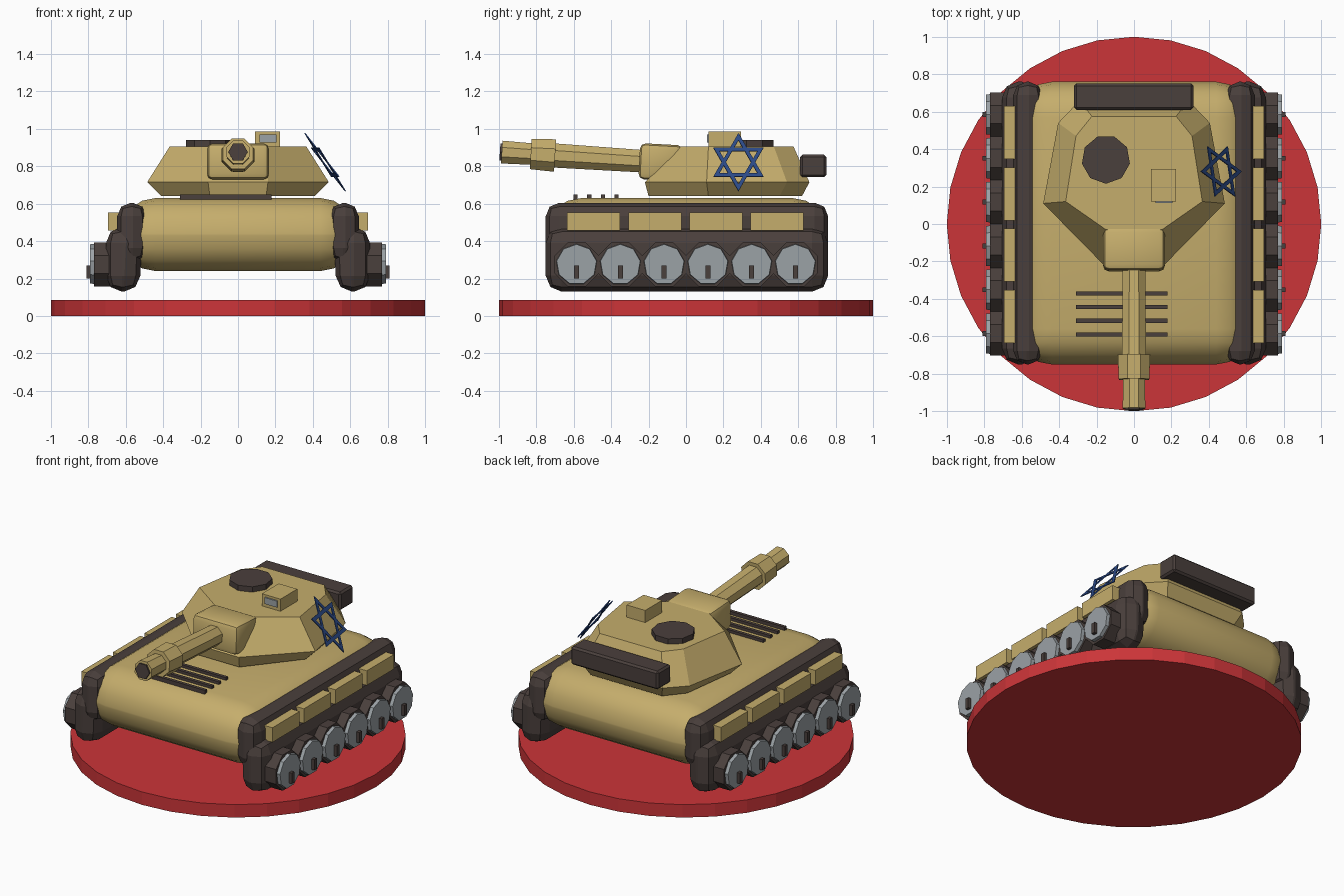
import bpy, bmesh, math
from mathutils import Vector, Matrix

if "Cube" in bpy.data.objects:
    bpy.data.objects.remove(bpy.data.objects["Cube"], do_unlink=True)


def material(name, rgb):
    m = bpy.data.materials.new(name)
    m.use_nodes = True
    m.diffuse_color = (*rgb, 1)
    m.node_tree.nodes["Principled BSDF"].inputs["Base Color"].default_value = (*rgb, 1)
    return m


TAN = material("sand tan", (0.56, 0.42, 0.15))
DARK = material("dark brown", (0.068, 0.05, 0.045))
RED = material("base red", (0.6, 0.035, 0.04))
GREY = material("steel grey", (0.33, 0.36, 0.38))
BLUE = material("deep blue", (0.025, 0.07, 0.25))


def finish(name, bm, mat, smooth=False):
    bmesh.ops.recalc_face_normals(bm, faces=bm.faces)
    mesh = bpy.data.meshes.new(name)
    bm.to_mesh(mesh)
    bm.free()
    mesh.materials.append(mat)
    ob = bpy.data.objects.new(name, mesh)
    bpy.context.collection.objects.link(ob)
    if smooth:
        bpy.ops.object.select_all(action='DESELECT')
        ob.select_set(True)
        bpy.context.view_layer.objects.active = ob
        bpy.ops.object.shade_smooth_by_angle(angle=math.radians(35))
    return ob


def box(name, lo, hi, mat, bevel=0, segments=1, smooth=False, tilt=0, shape=None):
    """Box between two corners, optionally reshaped, rounded and tilted about x."""
    lo, hi = Vector(lo), Vector(hi)
    bm = bmesh.new()
    bmesh.ops.create_cube(bm, size=1)
    for v in bm.verts:
        v.co = v.co * (hi - lo)
        if shape:
            shape(v.co)
    if bevel:
        bmesh.ops.bevel(bm, geom=bm.edges[:], offset=bevel, segments=segments,
                        profile=0.5, affect='EDGES', clamp_overlap=True)
    bm.transform(Matrix.Translation((lo + hi) / 2) @ Matrix.Rotation(tilt, 4, 'X'))
    return finish(name, bm, mat, smooth)


def tube(name, a, b, r1, r2, sides, mat, turn=0):
    """Cylinder or cone from point a to point b."""
    a, b = Vector(a), Vector(b)
    axis = b - a
    bm = bmesh.new()
    bmesh.ops.create_cone(bm, cap_ends=True, segments=sides, radius1=r1, radius2=r2,
                          depth=axis.length)
    aim = axis.to_track_quat('Z', 'Y').to_matrix().to_4x4()
    bm.transform(Matrix.Translation((a + b) / 2) @ aim @ Matrix.Rotation(turn, 4, 'Z'))
    return finish(name, bm, mat)


def loft(name, rings, mat):
    """Solid through rings of equal point counts."""
    bm = bmesh.new()
    loops = [[bm.verts.new(p) for p in ring] for ring in rings]
    for low, high in zip(loops, loops[1:]):
        for i in range(len(low)):
            j = (i + 1) % len(low)
            bm.faces.new((low[i], low[j], high[j], high[i]))
    bm.faces.new(loops[0])
    bm.faces.new(loops[-1])
    return finish(name, bm, mat)


# Round stand
tube("stand", (0, 0, 0), (0, 0, 0.085), 1, 1, 32, RED)

# Rounded hull and deck grille
box("hull", (-0.63, -0.75, 0.24), (0.63, 0.76, 0.63), TAN, 0.19, 4, True)
for i in range(4):
    y = -0.59 + 0.073 * i
    box(f"grille_bar_{i + 1}", (-0.31, y - 0.011, 0.62), (0.18, y + 0.011, 0.648), DARK)

# Running gear on both sides
for side, s in (("left", 1), ("right", -1)):
    def span(name, x0, x1, y0, y1, z0, z1, mat, *args, **kw):
        xs = sorted((s * x0, s * x1))
        return box(f"{side}_{name}", (xs[0], y0, z0), (xs[1], y1, z1), mat, *args, **kw)

    def lean(co):
        if co.z < 0 and co.x * s < 0:
            co.x += s * 0.015

    span("upper_track", 0.49, 0.645, -0.75, 0.76, 0.29, 0.605, DARK, 0.072, 2)
    span("lower_track", 0.51, 0.705, -0.75, 0.76, 0.13, 0.475, DARK, 0.085, 2, shape=lean)
    for i in range(4):
        y = -0.635 + 0.327 * i
        span(f"skirt_panel_{i + 1}", 0.62, 0.695, y, y + 0.283, 0.457, 0.553, TAN)
    for i in range(6):
        y, z = -0.585 + 0.234 * i, 0.275
        tube(f"{side}_tyre_{i + 1}", (s * 0.66, y, z), (s * 0.768, y, z),
             0.127, 0.127, 8, DARK, math.pi / 8)
        tube(f"{side}_wheel_{i + 1}", (s * 0.76, y, z), (s * 0.79, y, z),
             0.111, 0.108, 9, GREY)
        span(f"axle_bolt_{i + 1}", 0.78, 0.81, y - 0.013, y + 0.013, 0.2, 0.27, DARK)


# Faceted turret from a mirrored half outline
def turret_ring(half, z):
    return [(x, y, z) for x, y in half] + [(-x, y, z) for x, y in reversed(half)]


foot = [(0.15, -0.2), (0.41, 0.12), (0.36, 0.5), (0.26, 0.62)]
belt = [(0.16, -0.22), (0.485, 0.11), (0.405, 0.54), (0.29, 0.66)]
roof = [(0.15, -0.03), (0.365, 0.12), (0.31, 0.47), (0.225, 0.575)]
loft("turret", [turret_ring(foot, 0.64), turret_ring(belt, 0.715), turret_ring(roof, 0.905)], TAN)


# Gun mantlet, narrower towards the bottom rear
def mantlet_shape(co):
    if co.z < 0 and co.y > 0:
        co.y -= 0.06


box("mantlet", (-0.165, -0.25, 0.725), (0.165, -0.02, 0.918), TAN, 0.03, 2, True,
    math.radians(-3), mantlet_shape)


# Gun, rising slightly to the front
def bore(y):
    return (0, y, 0.825 - 0.065 * (y + 0.2))


gun = [("barrel", -0.15, -0.72, 0.064, 0.07, 8, TAN),
       ("muzzle_collar", -0.7, -0.83, 0.094, 0.088, 8, TAN),
       ("muzzle", -0.82, -0.985, 0.062, 0.066, 8, TAN),
       ("bore_plug", -0.95, -0.995, 0.052, 0.052, 6, DARK)]
for name, y0, y1, r0, r1, sides, mat in gun:
    tube(name, bore(y0), bore(y1), r0, r1, sides, mat, math.pi / sides)

# Turret fittings
tube("hatch", (-0.15, 0.345, 0.89), (-0.15, 0.345, 0.94), 0.13, 0.13, 9, DARK)
box("sight_housing", (0.09, 0.12, 0.89), (0.225, 0.295, 0.985), TAN)
box("sight_window", (0.115, 0.111, 0.928), (0.205, 0.125, 0.97), GREY)
box("rear_stowage_box", (-0.32, 0.61, 0.742), (0.317, 0.75, 0.862), DARK, 0.012)

# Star of two open triangles, lying along the turret's left slope
centre = Vector((0.463, 0.28, 0.82))
normal = Vector((1, 0.15, 0.7)).normalized()


def star_point(radius, angle, lift):
    dy, dz = radius * math.cos(angle), radius * math.sin(angle)
    return centre + Vector((-0.7 * dz - 0.15 * dy, dy, dz)) + normal * lift


for n, start in enumerate((math.pi / 2, -math.pi / 2)):
    bm = bmesh.new()
    rings = [[bm.verts.new(star_point(r, start + k * math.tau / 3, h)) for k in range(3)]
             for r, h in ((0.155, 0), (0.155, 0.006), (0.117, 0.006), (0.117, 0))]
    for a, b in zip(rings, rings[1:] + rings[:1]):
        for k in range(3):
            j = (k + 1) % 3
            bm.faces.new((a[k], a[j], b[j], b[k]))
    finish(f"star_triangle_{n + 1}", bm, BLUE)
